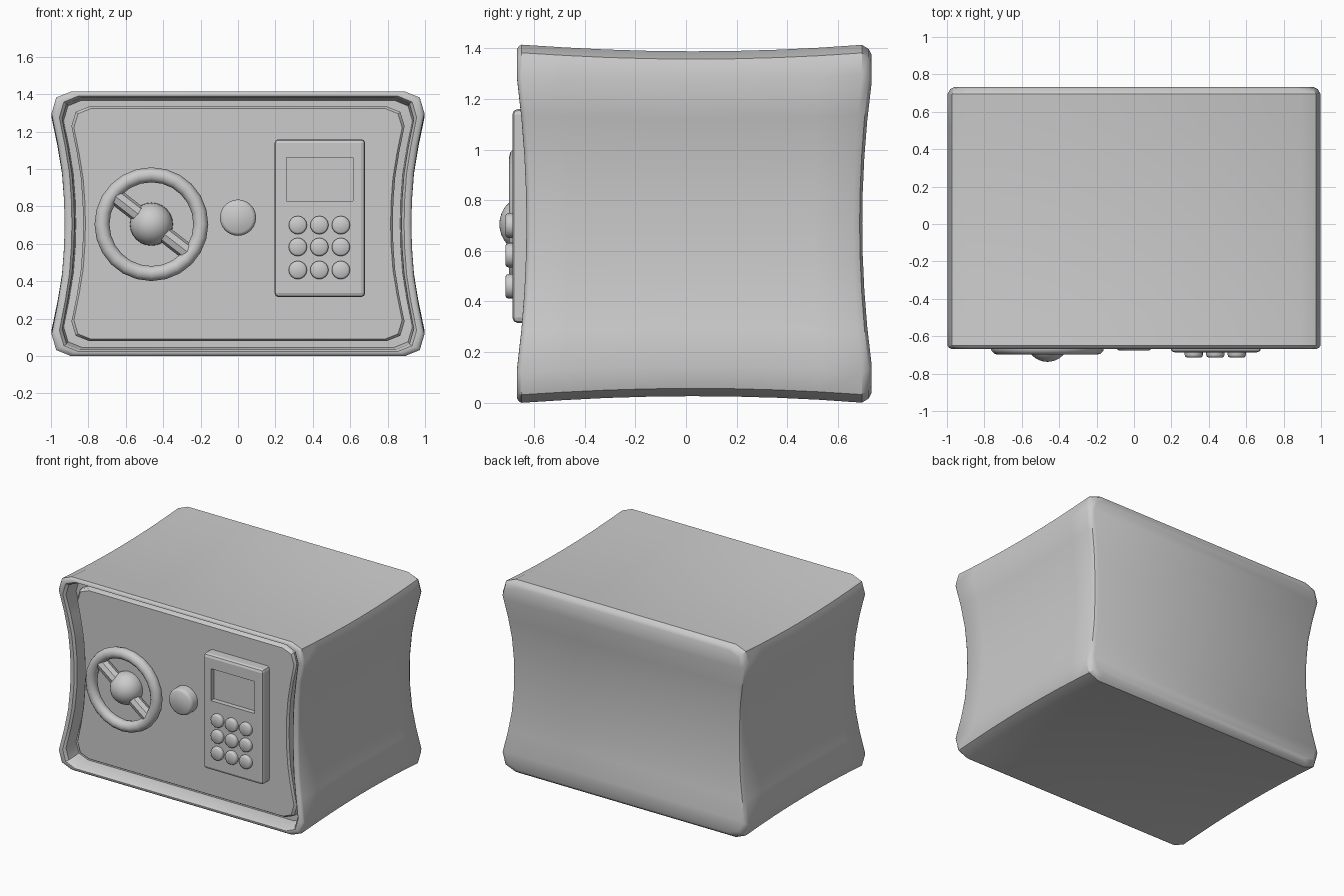
import bpy, bmesh, math
from mathutils import Matrix, Vector

if "Cube" in bpy.data.objects:
    bpy.data.objects.remove(bpy.data.objects["Cube"])

ZC, YC = 0.707, 0.033
# right half of the pinched outline, (x, offset from mid height), top to bottom
TOP = [(0.893, 0.707), (0.972, 0.675), (0.997, 0.59), (0.965, 0.43), (0.941, 0.28), (0.93, 0.13)]
HALF = TOP + [(0.927, 0.0)] + [(x, -z) for x, z in reversed(TOP)]


def finish(name, bm, angle=35):
    bmesh.ops.recalc_face_normals(bm, faces=bm.faces[:])
    me = bpy.data.meshes.new(name)
    bm.to_mesh(me)
    bm.free()
    ob = bpy.data.objects.new(name, me)
    bpy.context.collection.objects.link(ob)
    if angle:
        me.shade_smooth()
        me.set_sharp_from_angle(angle=math.radians(angle))
    return ob


def outline_loft(name, sections, pinch_y):
    """Loft the pinched outline through (y, x scale, z scale) sections, capped with strips."""
    bm = bmesh.new()
    rings = []
    for y, sx, sz in sections:
        t = min(1, abs(y - YC) / 0.67)
        bow = 1 - 0.037 * (1 - t * t) if pinch_y else 1
        right, left = [], []
        for x, z in HALF:
            p = max(0, 1 - (z / 0.59) ** 2)
            yy = YC + (y - YC) * (1 - pinch_y * p)
            zz = ZC + z * sz * bow
            right.append(bm.verts.new((x * sx, yy, zz)))
            left.append(bm.verts.new((-x * sx, yy, zz)))
        rings.append((right, left))
    n = len(HALF)
    for (r0, l0), (r1, l1) in zip(rings, rings[1:]):
        a, b = r0 + l0[::-1], r1 + l1[::-1]
        for i in range(2 * n):
            j = (i + 1) % (2 * n)
            bm.faces.new((a[i], a[j], b[j], b[i]))
    for r, l in (rings[0], rings[-1]):
        for i in range(n - 1):
            bm.faces.new((r[i], r[i + 1], l[i + 1], l[i]))
    return finish(name, bm)


def lathe(name, x, z, profile, sides=24, angle=40):
    """Revolve (radius, y) points around an axis running front to back."""
    bm = bmesh.new()
    rings = []
    for r, y in profile:
        rings.append([bm.verts.new((x + r * math.cos(2 * math.pi * k / sides), y,
                                    z + r * math.sin(2 * math.pi * k / sides))) for k in range(sides)])
    for a, b in zip(rings, rings[1:]):
        for i in range(sides):
            j = (i + 1) % sides
            bm.faces.new((a[i], a[j], b[j], b[i]))
    bm.faces.new(rings[0])
    bm.faces.new(rings[-1])
    return finish(name, bm, angle)


def box(name, x0, x1, y0, y1, z0, z1):
    bm = bmesh.new()
    bmesh.ops.create_cube(bm, size=1)
    for v in bm.verts:
        v.co = ((x0 + x1) / 2 + v.co.x * (x1 - x0), (y0 + y1) / 2 + v.co.y * (y1 - y0),
                (z0 + z1) / 2 + v.co.z * (z1 - z0))
    return finish(name, bm, 0)


# safe body: rounded back, bowed shell, front rim and recess
body = [(0.733, 0.96, 0.945), (0.722, 0.985, 0.975), (0.695, 1, 1)]
body += [(0.695 - 1.345 * k / 8, 1, 1) for k in range(1, 9)]
body += [(-0.661, 0.993, 0.99), (-0.667, 0.98, 0.976), (-0.667, 0.958, 0.965),
         (-0.65, 0.943, 0.952), (-0.545, 0.935, 0.943)]
outline_loft("safe_body", body, 0.053)

# door panel
outline_loft("door", [(-0.48, 0.893, 0.886), (-0.59, 0.893, 0.886), (-0.605, 0.88, 0.872)], 0)

# hand wheel: rim, spoke bar, hub
WX, WY, WZ = -0.463, -0.659, 0.705
bm = bmesh.new()
N, M = 24, 12
grid = []
for i in range(N):
    a = 2 * math.pi * i / N
    grid.append([])
    for j in range(M):
        b = 2 * math.pi * j / M
        r = 0.264 + 0.04 * math.cos(b)
        grid[i].append(bm.verts.new((WX + r * math.cos(a), WY + 0.04 * math.sin(b), WZ + r * math.sin(a))))
for i in range(N):
    for j in range(M):
        k, m = (i + 1) % N, (j + 1) % M
        bm.faces.new((grid[i][j], grid[k][j], grid[k][m], grid[i][m]))
finish("wheel_rim", bm, 60)

bm = bmesh.new()
turn = Vector((0, 0, 1)).rotation_difference(Vector((0.79, 0, -0.61))).to_matrix().to_4x4()
bmesh.ops.create_cone(bm, cap_ends=True, segments=8, radius1=0.045, radius2=0.045, depth=0.51,
                      matrix=Matrix.Translation((WX, WY + 0.01, WZ)) @ turn)
finish("wheel_spoke", bm, 0)

bm = bmesh.new()
bmesh.ops.create_uvsphere(bm, u_segments=24, v_segments=16, radius=0.115,
                          matrix=Matrix.Translation((WX, -0.622, WZ)) @ Matrix.Rotation(math.pi / 2, 4, 'X'))
finish("wheel_hub", bm, 60)

# lock knob
lathe("lock_knob", 0, 0.74, [(0.097, -0.58), (0.097, -0.655), (0.092, -0.668), (0.08, -0.677)])

# keypad housing with sunken screen
pad = box("keypad", 0.195, 0.68, -0.686, -0.58, 0.315, 1.16)
bev = pad.modifiers.new("rounded", 'BEVEL')
bev.width, bev.segments = 0.022, 2
cutter = box("screen_cutter", 0.26, 0.615, -0.75, -0.65, 0.828, 1.062)
cutter.hide_render = True
cutter.hide_viewport = True
cut = pad.modifiers.new("screen", 'BOOLEAN')
cut.operation, cut.object, cut.solver = 'DIFFERENCE', cutter, 'EXACT'

# keypad buttons
for row, z in enumerate((0.7, 0.583, 0.46)):
    for col, x in enumerate((0.32, 0.435, 0.55)):
        lathe(f"button_{row + 1}_{col + 1}", x, z,
              [(0.049, -0.67), (0.049, -0.7), (0.046, -0.708), (0.039, -0.713)], 16)
